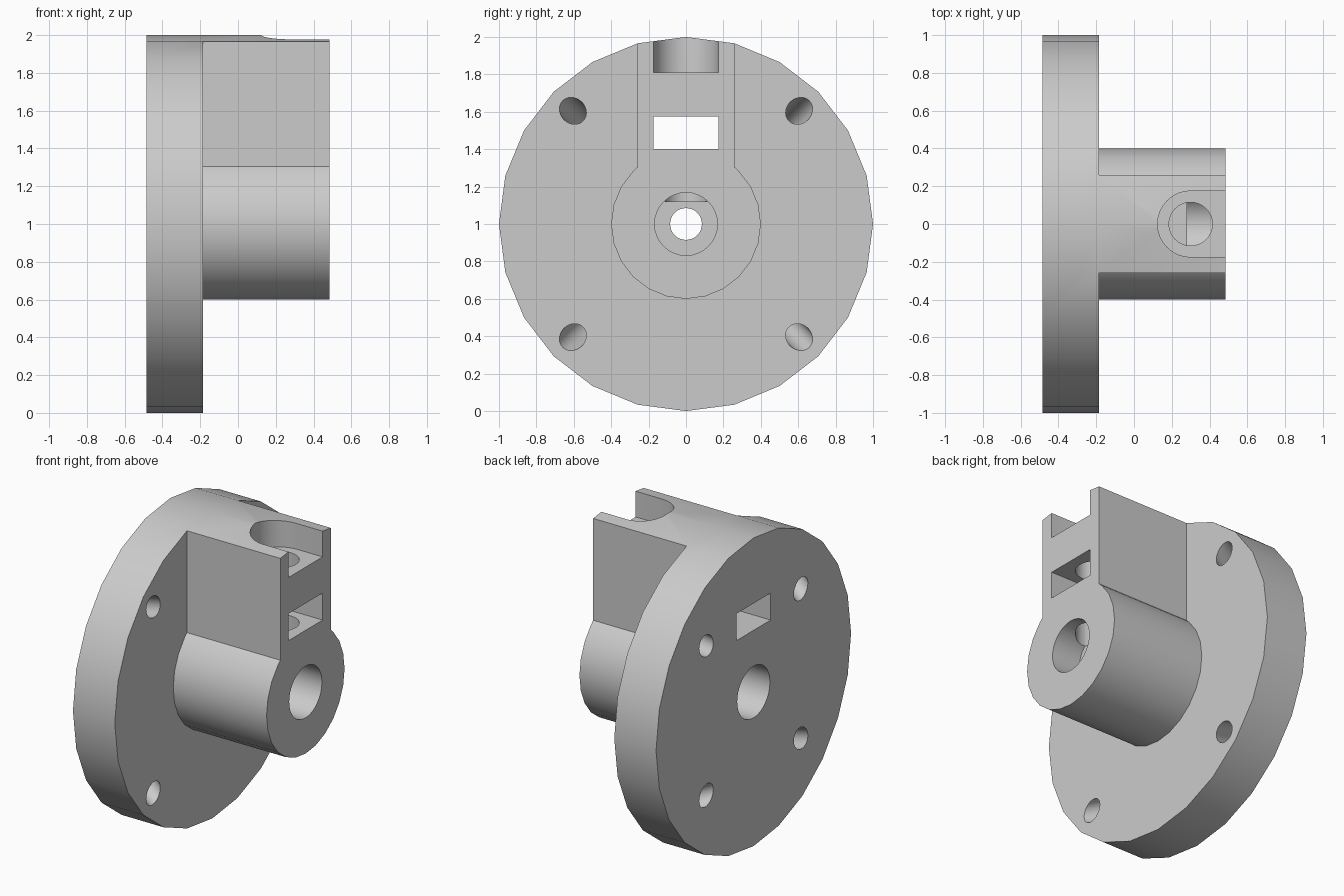
import bpy, bmesh
from math import cos, sin, radians, degrees, acos, pi
from mathutils import Matrix, Vector

if "Cube" in bpy.data.objects:
    bpy.data.objects.remove(bpy.data.objects["Cube"], do_unlink=True)

grey = bpy.data.materials.new("plain grey")
grey.use_nodes = True
colour = (0.6, 0.6, 0.6, 1)
grey.diffuse_color = colour
grey.node_tree.nodes["Principled BSDF"].inputs["Base Color"].default_value = colour

AXIS = 1.0                                   # height of the main axis
BACK, STEP, END = -0.485, -0.185, 0.485      # flange back, flange face, hub end
ALONG_X = Matrix(((0, 0, 1, 0), (1, 0, 0, 0), (0, 1, 0, AXIS), (0, 0, 0, 1)))
UPRIGHT = Matrix()


def arc(radius, start=0, stop=345, step=15, centre=0):
    """Points on an arc, angles in degrees."""
    count = round((stop - start) / step)
    angles = [radians(start + i * (stop - start) / count) for i in range(count + 1)]
    return [(centre + radius * cos(a), radius * sin(a)) for a in angles]


def circle(radius, sides=32, centre=0):
    return arc(radius, 0, 360 - 360 / sides, 360 / sides, centre)


def prism(name, outline, low, high, frame):
    """Extrude a closed 2D outline between two levels of a frame."""
    bm = bmesh.new()
    face = bm.faces.new([bm.verts.new((u, v, low)) for u, v in outline])
    top = bmesh.ops.extrude_face_region(bm, geom=[face])["geom"]
    bmesh.ops.translate(bm, vec=(0, 0, high - low),
                        verts=[e for e in top if isinstance(e, bmesh.types.BMVert)])
    bmesh.ops.transform(bm, matrix=frame, verts=bm.verts)
    bmesh.ops.recalc_face_normals(bm, faces=bm.faces)
    mesh = bpy.data.meshes.new(name)
    bm.to_mesh(mesh)
    bm.free()
    mesh.materials.append(grey)
    obj = bpy.data.objects.new(name, mesh)
    bpy.context.collection.objects.link(obj)
    return obj


def combine(target, tool, operation):
    """Apply a boolean and drop the tool."""
    tool.hide_render = True
    mod = target.modifiers.new(operation, "BOOLEAN")
    mod.operation, mod.solver, mod.object = operation, "EXACT", tool
    bpy.context.view_layer.objects.active = target
    bpy.ops.object.modifier_apply(modifier=mod.name)
    bpy.data.objects.remove(tool, do_unlink=True)


# round flange
body = prism("flanged_hub", arc(1.0), BACK, STEP, ALONG_X)

# hub with a tower whose top follows the flange rim
rim = arc(1.0, 75, 105)
hub_r = 0.4
corner = degrees(acos(rim[0][0] / hub_r))
hub_outline = (rim + arc(hub_r, 180 - corner, 180 - corner + 0.01, 0.01)[:1]
               + arc(hub_r, 135, 405) + arc(hub_r, corner, corner + 0.01, 0.01)[:1])
combine(body, prism("hub_and_tower", hub_outline, STEP - 0.1, END, ALONG_X), "UNION")

# central shaft hole with a wider bore at each end
cutters = [
    prism("shaft_hole", circle(0.085), BACK - 0.1, END + 0.1, ALONG_X),
    prism("end_bore", circle(0.168), 0.28, END + 0.1, ALONG_X),
    prism("back_bore", circle(0.168), BACK - 0.1, 0.08, ALONG_X),
]

# rectangular slot through the tower and flange
half = 0.175
slot = [(-half, 0.4), (half, 0.4), (half, 0.575), (-half, 0.575)]
cutters.append(prism("nut_slot", slot, BACK - 0.1, END + 0.1, ALONG_X))

# vertical screw hole and its open U-shaped recess
hole_x = 0.3
cutters.append(prism("screw_hole", circle(0.115, centre=hole_x), 1.12, 2.1, UPRIGHT))
recess = arc(half, 90, 270, 11.25, hole_x) + [(END + 0.1, -half), (END + 0.1, half)]
cutters.append(prism("head_recess", recess, 1.81, 2.1, UPRIGHT))

# four mounting holes, slanting outward towards the hub side
for sy in (-1, 1):
    for sz in (-1, 1):
        inner = Vector((BACK, sy * 0.485, AXIS + sz * 0.485))
        outer = Vector((STEP, sy * 0.605, AXIS + sz * 0.605))
        tilt = (outer - inner).to_track_quat("Z", "Y").to_matrix().to_4x4()
        frame = Matrix.Translation((inner + outer) / 2) @ tilt
        cutters.append(prism("mounting_hole", circle(0.067, 24), -0.4, 0.4, frame))

for cutter in cutters:
    combine(body, cutter, "DIFFERENCE")

# smooth curved walls, crisp edges
bpy.ops.object.select_all(action="DESELECT")
body.select_set(True)
bpy.context.view_layer.objects.active = body
bpy.ops.object.shade_smooth_by_angle(angle=radians(30))
